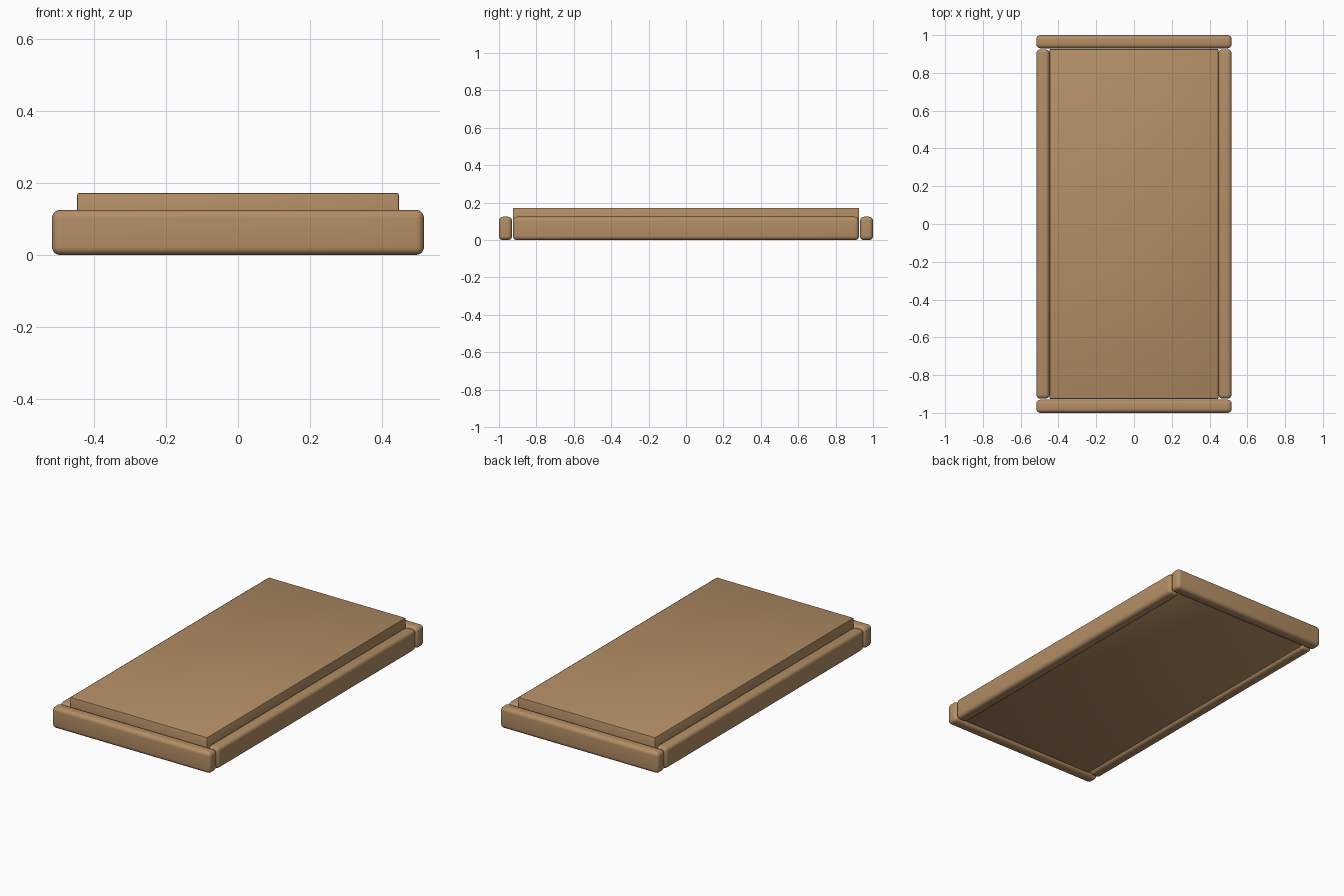
import bpy

if "Cube" in bpy.data.objects:
    bpy.data.objects.remove(bpy.data.objects["Cube"])

wood = bpy.data.materials.new("warm_wood")
wood.diffuse_color = (0.45, 0.27, 0.13, 1)
wood.use_nodes = True
wood.node_tree.nodes["Principled BSDF"].inputs["Base Color"].default_value = wood.diffuse_color


def block(name, x, y, z, radius, segments):
    """Rounded box given by its (min, max) range on each axis."""
    bpy.ops.mesh.primitive_cube_add(size=1)
    ob = bpy.context.object
    ob.name = name
    for v in ob.data.vertices:
        v.co = [(r[0] + r[1]) / 2 + c * (r[1] - r[0]) for r, c in zip((x, y, z), v.co)]
    ob.data.materials.append(wood)
    bevel = ob.modifiers.new("rounding", 'BEVEL')
    bevel.width = radius
    bevel.segments = segments
    bpy.ops.object.modifier_apply(modifier=bevel.name)
    bpy.ops.object.shade_smooth_by_angle(angle=0.6)
    return ob


HX, HY, RAIL, H = 0.517, 1.0, 0.07, 0.125

# raised central panel
block("panel", (-0.447, 0.447), (-0.926, 0.926), (0.012, 0.172), 0.005, 2)

# long side rails and short end rails
for s, side, end in ((-1, "left", "front"), (1, "right", "back")):
    block(side + "_rail", sorted((s * (HX - RAIL), s * HX)), (-0.925, 0.925), (0, H), 0.022, 5)
    block(end + "_rail", (-HX, HX), sorted((s * (HY - RAIL), s * HY)), (0, H), 0.022, 5)
